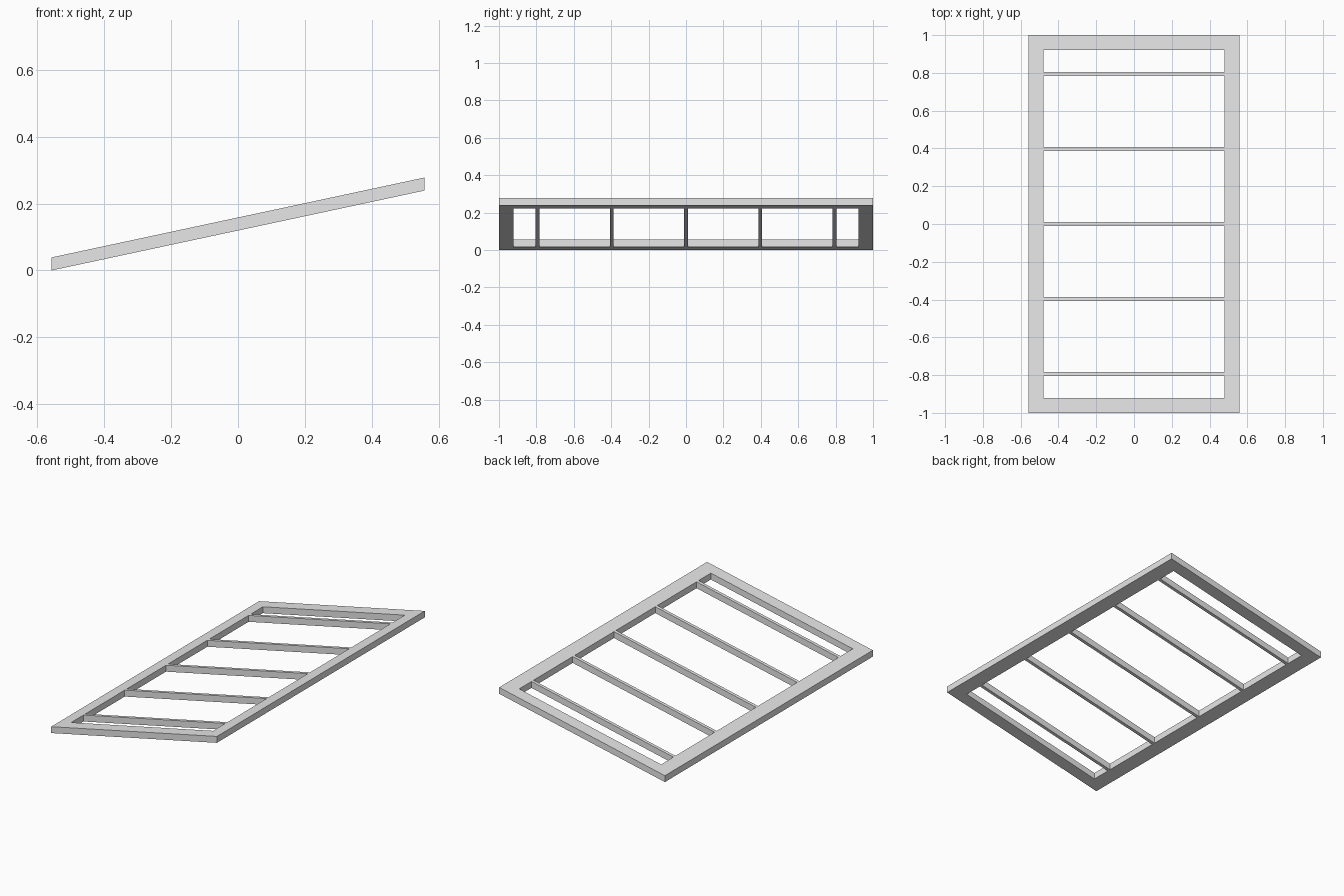
import bpy
import bmesh

HALF_X, HALF_Y = 0.558, 1.0
INNER_X, INNER_Y = 0.478, 0.922
THICK = 0.039
RISE = 0.239 / (2 * HALF_X)
SLAT_W = 0.02

cube = bpy.data.objects.get("Cube")
if cube:
    bpy.data.objects.remove(cube, do_unlink=True)

grey = bpy.data.materials.new("light_grey")
grey.use_nodes = True
grey.diffuse_color = (0.8, 0.8, 0.8, 1)
grey.node_tree.nodes["Principled BSDF"].inputs["Base Color"].default_value = grey.diffuse_color


def slope(x):
    """Height of the underside of the tilted panel."""
    return (x + HALF_X) * RISE


def rectangle(bm, hx, hy, cy=0):
    corners = [(-hx, cy - hy), (hx, cy - hy), (hx, cy + hy), (-hx, cy + hy)]
    return [bm.verts.new((x, y, slope(x))) for x, y in corners]


def finish(name, bm):
    """Thicken the flat outline straight up and make an object."""
    result = bmesh.ops.extrude_face_region(bm, geom=bm.faces[:])
    raised = [g for g in result["geom"] if isinstance(g, bmesh.types.BMVert)]
    bmesh.ops.translate(bm, verts=raised, vec=(0, 0, THICK))
    bmesh.ops.recalc_face_normals(bm, faces=bm.faces[:])
    mesh = bpy.data.meshes.new(name)
    bm.to_mesh(mesh)
    bm.free()
    mesh.materials.append(grey)
    bpy.context.collection.objects.link(bpy.data.objects.new(name, mesh))


# Outer frame: a tilted rectangular ring
bm = bmesh.new()
outer = rectangle(bm, HALF_X, HALF_Y)
inner = rectangle(bm, INNER_X, INNER_Y)
for i in range(4):
    j = (i + 1) % 4
    bm.faces.new((outer[i], outer[j], inner[j], inner[i]))
finish("frame", bm)

# Thin cross slats between the side rails
for n in range(-2, 3):
    bm = bmesh.new()
    bm.faces.new(rectangle(bm, INNER_X, SLAT_W / 2, n * 0.397))
    finish(f"slat_{n + 3}", bm)
